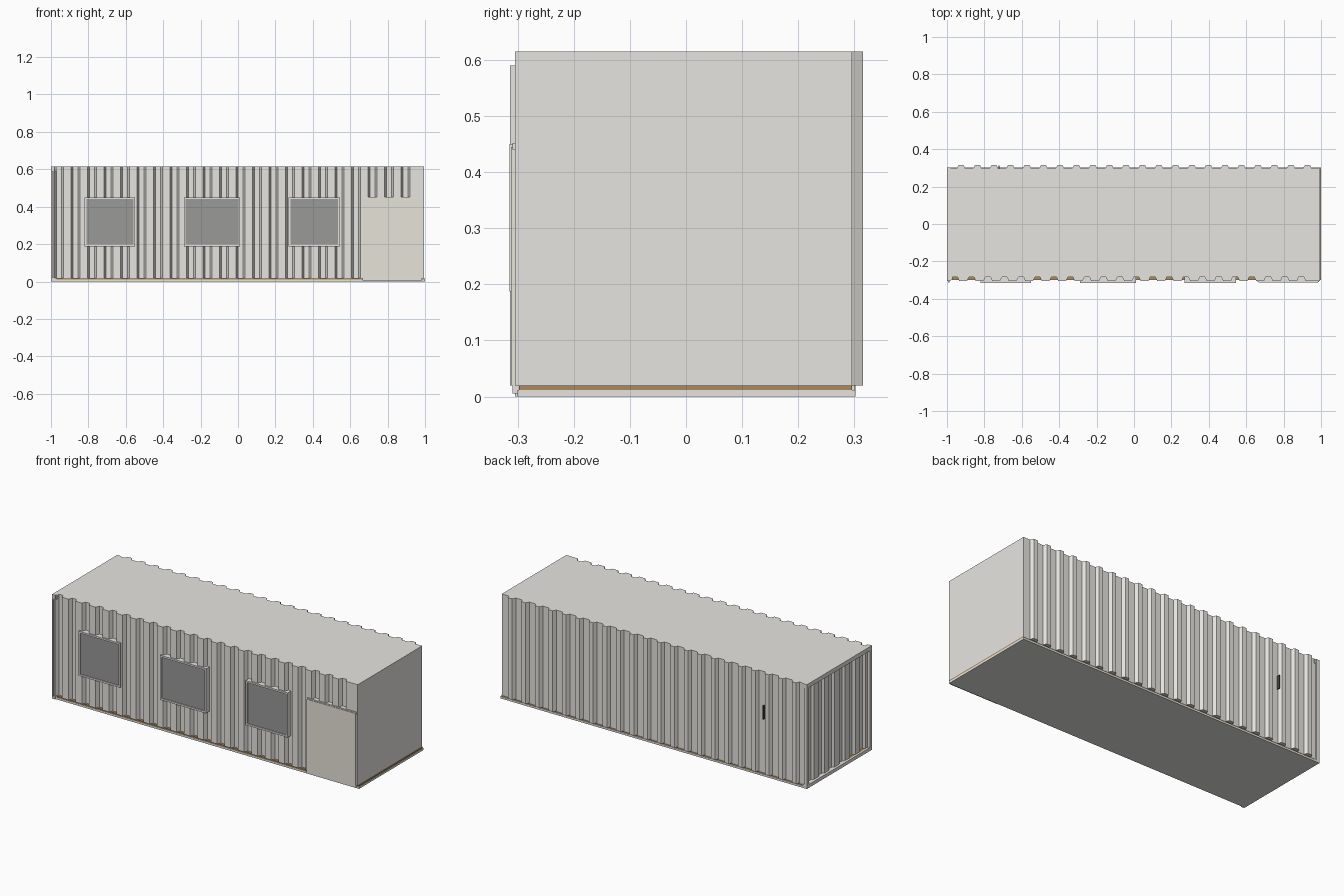
import bpy, bmesh

if "Cube" in bpy.data.objects:
    bpy.data.objects.remove(bpy.data.objects["Cube"])


def material(name, rgb):
    m = bpy.data.materials.new(name)
    m.diffuse_color = (*rgb, 1)
    m.use_nodes = True
    m.node_tree.nodes["Principled BSDF"].inputs["Base Color"].default_value = m.diffuse_color
    return m


WALL = material("warm white steel", (0.80, 0.785, 0.75))
DOOR = material("cream door", (0.80, 0.775, 0.70))
GLASS = material("grey glass", (0.32, 0.32, 0.315))
WOOD = material("brown wood", (0.42, 0.25, 0.10))
DARK = material("dark metal", (0.06, 0.06, 0.06))


def finish(name, bm, mat):
    bmesh.ops.recalc_face_normals(bm, faces=bm.faces[:])
    mesh = bpy.data.meshes.new(name)
    bm.to_mesh(mesh)
    bm.free()
    mesh.materials.append(mat)
    ob = bpy.data.objects.new(name, mesh)
    bpy.context.scene.collection.objects.link(ob)
    return ob


def box(name, x, y, z, mat):
    bm = bmesh.new()
    bmesh.ops.create_cube(bm, size=1)
    for v in bm.verts:
        for i, (a, b) in enumerate((x, y, z)):
            v.co[i] = a if v.co[i] < 0 else b
    return finish(name, bm, mat)


def prism(name, outline, z0, z1, mat):
    bm = bmesh.new()
    face = bm.faces.new([bm.verts.new((x, y, z0)) for x, y in outline])
    top = bmesh.ops.extrude_face_region(bm, geom=[face])["geom"]
    for v in top:
        if isinstance(v, bmesh.types.BMVert):
            v.co.z = z1
    return finish(name, bm, mat)


def ribs(first, step, count, base, tip):
    """Trapezoid ribs along one axis as (position, depth) pairs."""
    pts = []
    for i in range(count):
        c = first + i * step
        pts += [(c - step * .27, base), (c - step * .15, tip),
                (c + step * .15, tip), (c + step * .27, base)]
    return pts


# corrugated shell: grooved front, ribbed back and left end, flat right end
L, R = -0.986, 0.995
STEP = 0.0882
front = ribs(-0.9575, STEP, 22, -0.305, -0.283)
back = ribs(-0.925, STEP, 22, 0.296, 0.315)
left = [(x, y) for y, x in ribs(-0.24, 0.096, 6, L, -0.974)]
outline = [(L, -0.305)] + front + [(R, -0.305), (R, 0.296)] + back[::-1] \
    + [(L, 0.296)] + left[::-1]
prism("corrugated_shell", outline, 0.02, 0.615, WALL)

# left end frame
for side, y in (("front", (-0.305, -0.285)), ("back", (0.28, 0.302))):
    box(side + "_corner_post", (-1, -0.98), y, (0.0, 0.615), WALL)
box("end_top_rail", (-1, -0.97), (-0.3, 0.3), (0.59, 0.615), WALL)
box("end_bottom_rail", (-1, -0.97), (-0.3, 0.3), (0.0, 0.02), WALL)
box("corner_rod", (-0.994, -0.986), (-0.314, -0.3), (0.02, 0.59), WALL)

# base slab with the wooden floor edge showing above it
box("base_slab", (-0.998, 1.0), (-0.3, 0.302), (0, 0.012), WALL)
box("wood_floor", (-0.99, 0.998), (-0.298, 0.296), (0.012, 0.02), WOOD)


# windows: four frame bars around a pane
def window(name, x0, x1, z0=0.187, z1=0.45, w=0.01):
    y = (-0.315, -0.28)
    box(name + "_sill", (x0, x1), y, (z0, z0 + w), WALL)
    box(name + "_head", (x0, x1), y, (z1 - w, z1), WALL)
    box(name + "_left_jamb", (x0, x0 + w), y, (z0 + w, z1 - w), WALL)
    box(name + "_right_jamb", (x1 - w, x1), y, (z0 + w, z1 - w), WALL)
    box(name + "_pane", (x0 + w, x1 - w), (-0.309, -0.285),
        (z0 + w, z1 - w), GLASS)


window("left_window", -0.82, -0.55)
window("middle_window", -0.29, 0.012)
window("right_window", 0.27, 0.545)

# door with a frame and threshold
box("door_panel", (0.665, 0.985), (-0.312, -0.28), (0.02, 0.445), DOOR)
box("door_head", (0.66, 0.99), (-0.309, -0.28), (0.44, 0.452), WALL)
box("door_threshold", (0.665, 0.985), (-0.309, -0.28), (0.005, 0.02), WALL)

# small latch strips on the back wall
box("back_latch_upright", (-0.725, -0.719), (0.29, 0.314), (0.34, 0.42), DARK)
